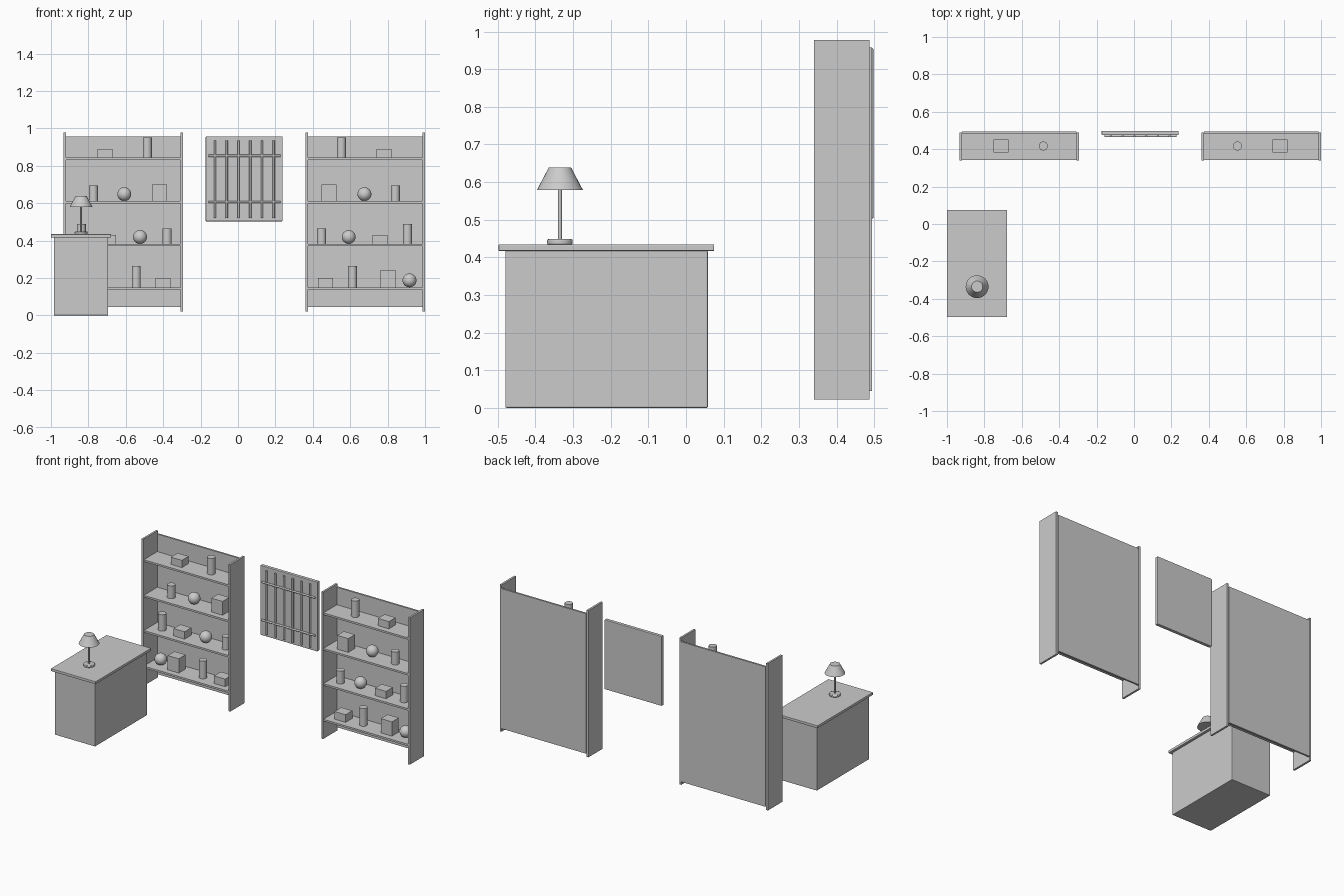
import bpy
from math import pi

cube = bpy.data.objects.get("Cube")
if cube:
    bpy.data.objects.remove(cube, do_unlink=True)

grey = bpy.data.materials.new("plain grey")
grey.use_nodes = True
GREY = (0.6, 0.6, 0.6, 1)
grey.diffuse_color = GREY
grey.node_tree.nodes["Principled BSDF"].inputs["Base Color"].default_value = GREY


def finish(name, smooth=False, bevel=0):
    ob = bpy.context.object
    ob.name = name
    ob.data.materials.append(grey)
    if bevel:
        mod = ob.modifiers.new("soft edges", "BEVEL")
        mod.width, mod.segments = bevel, 2
    if smooth:
        bpy.ops.object.shade_smooth_by_angle()
    return ob


def box(name, x, y, z, bevel=0):
    """Box from (min, max) pairs on each axis."""
    bpy.ops.mesh.primitive_cube_add(size=1, location=[sum(r) / 2 for r in (x, y, z)])
    bpy.context.object.scale = [r[1] - r[0] for r in (x, y, z)]
    bpy.ops.object.transform_apply(location=False, rotation=False, scale=True)
    return finish(name, bevel=bevel)


def cone(name, x, y, z, r1, r2=None, bevel=0):
    """Upright cylinder, or tapered when a top radius is given."""
    bpy.ops.mesh.primitive_cone_add(vertices=32, radius1=r1, radius2=r1 if r2 is None else r2,
                                    depth=z[1] - z[0], location=(x, y, sum(z) / 2))
    return finish(name, True, bevel)


# Bookcases, mirrored about the middle of the window
MIDDLE = 0.034
ITEM_Y = 0.417
SHELVES = (0.843, 0.611, 0.382, 0.15)
ITEMS = (  # kind, x and height for each shelf
    (("jar", 0.553, 0.107), ("box", 0.78, 0.047)),
    (("box", 0.487, 0.09), ("ball", 0.676, 0.074), ("jar", 0.841, 0.083)),
    (("jar", 0.447, 0.083), ("ball", 0.592, 0.074), ("box", 0.76, 0.048), ("jar", 0.906, 0.107)),
    (("box", 0.468, 0.05), ("jar", 0.612, 0.115), ("box", 0.802, 0.093), ("ball", 0.917, 0.074)),
)


def bookcase(side, sign):
    def mx(x):
        return MIDDLE + sign * (x - MIDDLE)

    def span(a, b):
        return tuple(sorted((mx(a), mx(b))))

    for part, a in (("inner", 0.362), ("outer", 0.987)):
        box(f"{side}_bookcase_{part}_side", span(a, a + 0.013), (0.34, 0.488), (0.022, 0.978))
    box(f"{side}_bookcase_back", span(0.375, 0.987), (0.482, 0.494), (0.045, 0.957))
    for row, (top, items) in enumerate(zip(SHELVES, ITEMS)):
        box(f"{side}_shelf_{row}", span(0.375, 0.987), (0.343, 0.482), (top - 0.012, top))
        for i, (kind, x, h) in enumerate(items):
            name = f"{side}_shelf_{row}_{kind}_{i}"
            if kind == "box":
                box(name, span(x - 0.04, x + 0.04), (0.382, 0.452), (top, top + h))
            elif kind == "jar":
                cone(name, mx(x), ITEM_Y, (top, top + h), 0.024)
            else:
                bpy.ops.mesh.primitive_uv_sphere_add(segments=32, ring_count=16, radius=h / 2,
                                                     location=(mx(x), ITEM_Y, top + h / 2))
                finish(name, True)


bookcase("left", 1)
bookcase("right", -1)

# Barred window
box("window_panel", (-0.173, 0.239), (0.476, 0.498), (0.503, 0.956), 0.003)
for i in range(6):
    cone(f"window_upright_bar_{i}", -0.123 + i * 0.0628, 0.47, (0.52, 0.935), 0.006)
for i, z in enumerate((0.606, 0.853)):
    bar = cone(f"window_cross_bar_{i}", MIDDLE, 0.47, (z - 0.193, z + 0.193), 0.006)
    bar.rotation_euler.y = pi / 2

# Desk
box("desk_body", (-0.984, -0.694), (-0.48, 0.058), (0, 0.418), 0.003)
box("desk_top", (-1, -0.678), (-0.498, 0.075), (0.417, 0.434), 0.002)

# Lamp
LAMP = (-0.839, -0.335)
cone("lamp_base", *LAMP, (0.434, 0.448), 0.034, bevel=0.003)
cone("lamp_stem", *LAMP, (0.445, 0.585), 0.005)
cone("lamp_shade", *LAMP, (0.579, 0.638), 0.061, 0.03)
